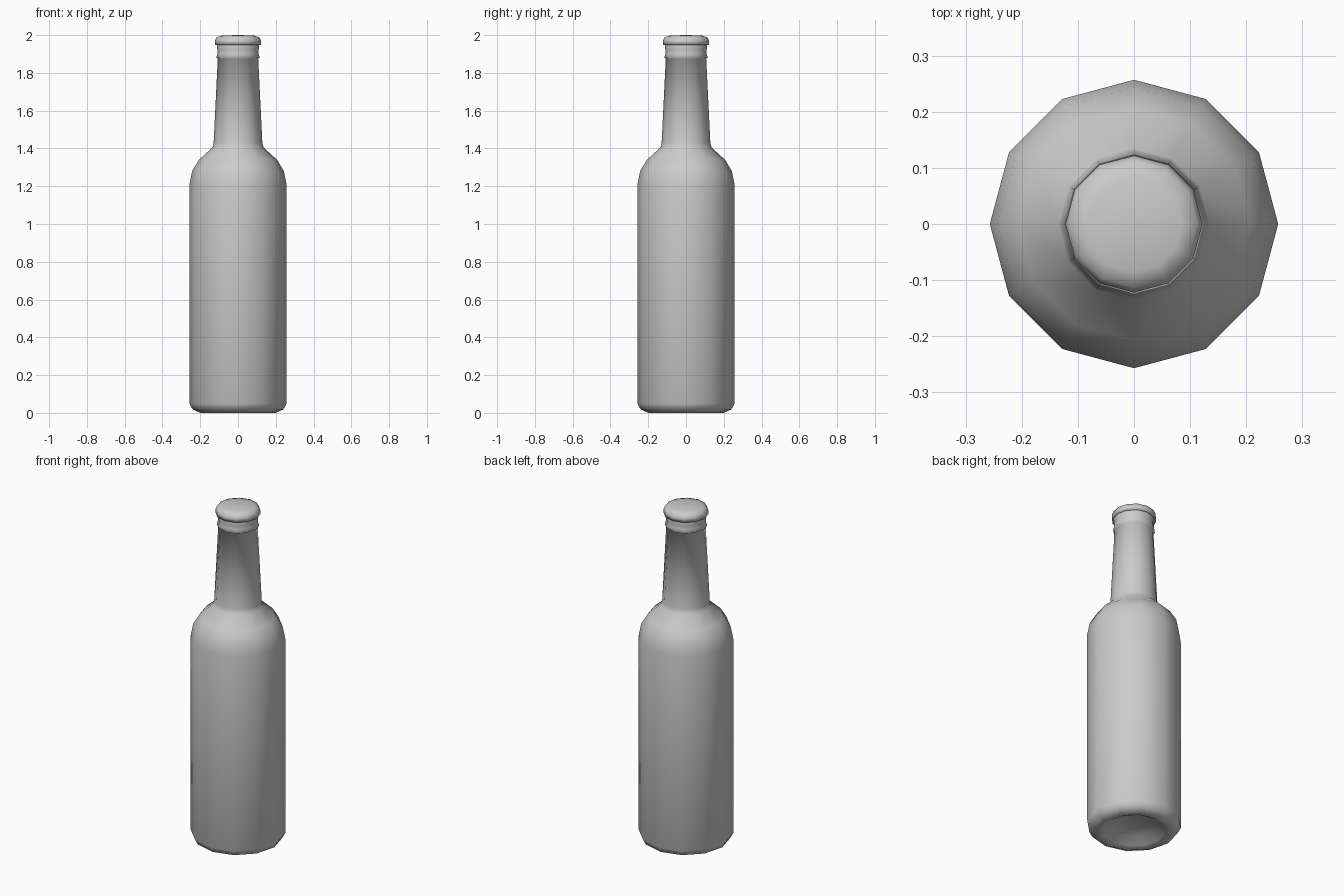
import bpy, bmesh, math

if "Cube" in bpy.data.objects:
    bpy.data.objects.remove(bpy.data.objects["Cube"])

SIDES = 12


def lathe(name, profile, angle=180):
    """Spin an (r, z) profile round z; r = 0 makes a single pole vertex."""
    bm = bmesh.new()
    rings = []
    for r, z in profile:
        n = 1 if r == 0 else SIDES
        rings.append([bm.verts.new((r * math.cos(math.tau * i / SIDES),
                                    r * math.sin(math.tau * i / SIDES), z))
                      for i in range(n)])
    for a, b in zip(rings, rings[1:]):
        for i in range(SIDES):
            j = (i + 1) % SIDES
            quad = [a[i % len(a)], a[j % len(a)], b[j % len(b)], b[i % len(b)]]
            bm.faces.new(list(dict.fromkeys(quad)))
    bmesh.ops.recalc_face_normals(bm, faces=bm.faces)
    mesh = bpy.data.meshes.new(name)
    bm.to_mesh(mesh)
    bm.free()
    obj = bpy.data.objects.new(name, mesh)
    bpy.context.collection.objects.link(obj)
    bpy.context.view_layer.objects.active = obj
    obj.select_set(True)
    bpy.ops.object.shade_smooth_by_angle(angle=math.radians(angle))
    obj.select_set(False)
    return obj


# Glass bottle: recessed base, straight body, round shoulder, tapered neck, lip ring
lathe("bottle", [
    (0, 0.05), (0.12, 0.042), (0.17, 0.01), (0.20, 0.0), (0.24, 0.018),
    (0.257, 0.05), (0.257, 1.21), (0.243, 1.28), (0.207, 1.34), (0.135, 1.405),
    (0.129, 1.43), (0.107, 1.875), (0.115, 1.88), (0.109, 1.90),
    (0.109, 1.92), (0.112, 1.945), (0.105, 1.965), (0, 1.97)])

# Bottle cap: short flared skirt and rounded top
lathe("cap", [
    (0.107, 1.95), (0.122, 1.948), (0.122, 1.97), (0.113, 1.988),
    (0.085, 1.998), (0, 2.0)])
